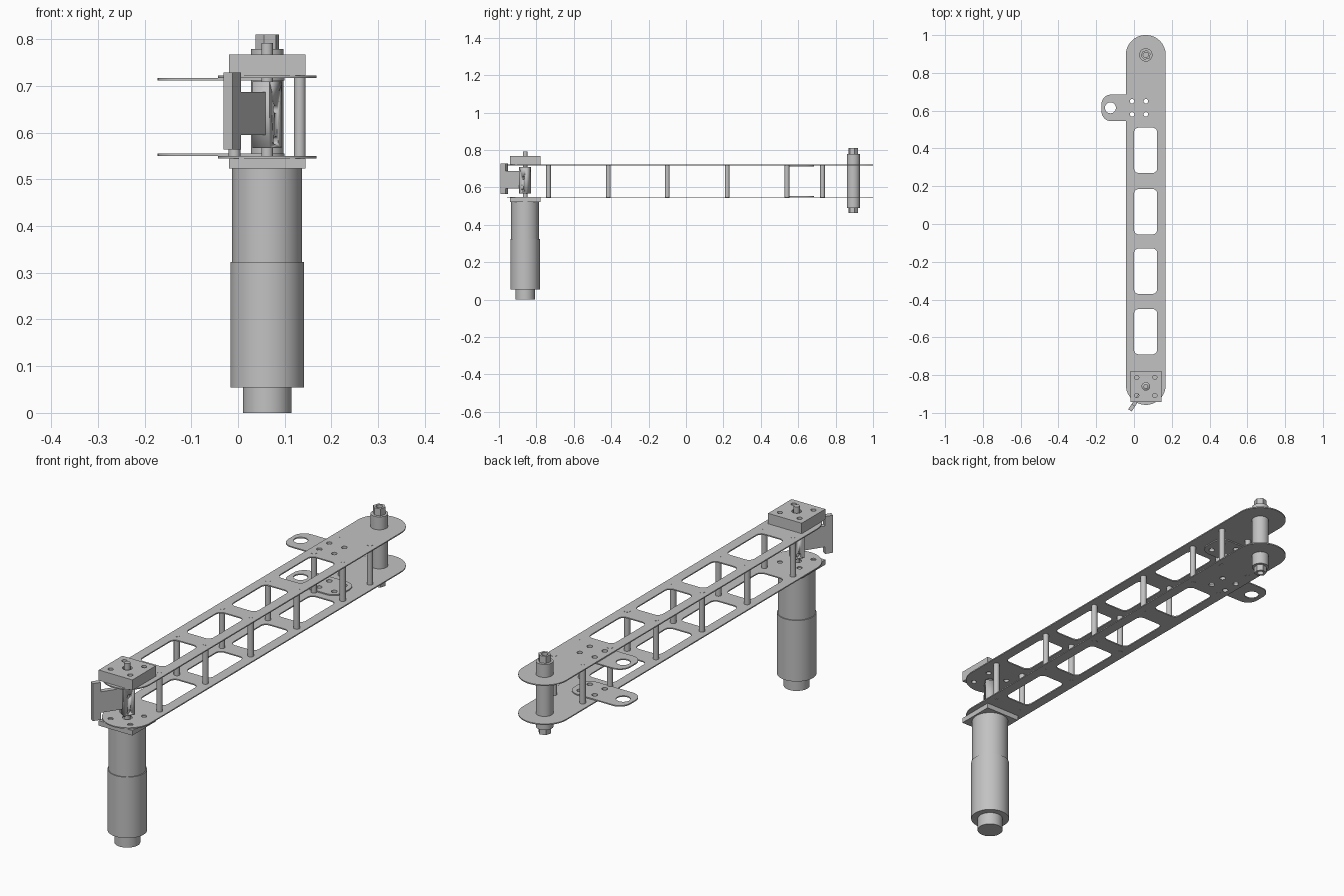
import bpy
from math import sin, cos, pi, atan2
from mathutils import Matrix, Vector

cube = bpy.data.objects.get("Cube")
if cube:
    bpy.data.objects.remove(cube, do_unlink=True)

grey = bpy.data.materials.new("light_grey_metal")
grey.use_nodes = True
grey.diffuse_color = (0.54, 0.54, 0.54, 1)
grey.node_tree.nodes["Principled BSDF"].inputs["Base Color"].default_value = grey.diffuse_color

CX = 0.0625          # arm centre line
MY, PY = -0.86, 0.895  # motor axis, pivot axis


def circle(x, y, r, n=32, turn=0):
    return [(x + r * cos(turn + 2 * pi * i / n), y + r * sin(turn + 2 * pi * i / n)) for i in range(n)]


def rounded(x0, x1, y0, y1, r, n=8):
    """Rectangle outline with rounded corners."""
    pts = []
    corners = [(x1 - r, y1 - r), (x0 + r, y1 - r), (x0 + r, y0 + r), (x1 - r, y0 + r)]
    for q, (x, y) in enumerate(corners):
        pts += [(x + r * cos((q + i / n) * pi / 2), y + r * sin((q + i / n) * pi / 2)) for i in range(n + 1)]
    return pts


def rect(x0, x1, y0, y1):
    return [(x0, y0), (x1, y0), (x1, y1), (x0, y1)]


def prism(name, loops, z0, z1):
    """Extrude an outline, with any further loops as holes, from z0 to z1."""
    cu = bpy.data.curves.new(name + "_outline", "CURVE")
    cu.dimensions = "2D"
    cu.fill_mode = "BOTH"
    cu.extrude = (z1 - z0) / 2
    for loop in loops:
        sp = cu.splines.new("POLY")
        sp.points.add(len(loop) - 1)
        for p, (x, y) in zip(sp.points, loop):
            p.co = (x, y, 0, 1)
        sp.use_cyclic_u = True
    tmp = bpy.data.objects.new(name + "_outline", cu)
    bpy.context.collection.objects.link(tmp)
    bpy.context.view_layer.update()
    me = bpy.data.meshes.new_from_object(tmp.evaluated_get(bpy.context.evaluated_depsgraph_get()))
    bpy.data.objects.remove(tmp, do_unlink=True)
    me.transform(Matrix.Translation((0, 0, (z0 + z1) / 2)))
    me.materials.clear()
    me.materials.append(grey)
    ob = bpy.data.objects.new(name, me)
    bpy.context.collection.objects.link(ob)
    bpy.ops.object.select_all(action="DESELECT")
    ob.select_set(True)
    bpy.context.view_layer.objects.active = ob
    bpy.ops.object.shade_smooth_by_angle(angle=pi / 6)
    return ob


# Long arm plates with lightening windows and screw holes
half = 0.1055
outline = circle(CX, PY, half, 64)[:33] + circle(CX, -0.852, half, 64)[32:] + [(CX + half, -0.852)]
windows = [rounded(0, 0.123, y, y + 0.24, 0.025) for y in (-0.69, -0.45 + 0.08, -0.055, 0.27)]
tab_holes = [circle(x, y, 0.012, 20) for x in (-0.01, 0.063) for y in (0.58, 0.65)]
screw_holes = [circle(CX + sx * 0.048, MY + sy * 0.048, 0.011, 20) for sx in (-1, 1) for sy in (-1, 1)]
bore = circle(CX, MY, 0.02)
for name, z in (("lower_arm_plate", 0.545), ("upper_arm_plate", 0.717)):
    prism(name, [outline, bore] + windows + tab_holes + screw_holes, z, z + 0.005)

# Side tabs, on the inner faces of the plates
for name, z in (("lower_side_tab", 0.55), ("upper_side_tab", 0.712)):
    prism(name, [rounded(-0.172, 0.1, 0.545, 0.685, 0.05), circle(-0.125, 0.615, 0.029)] + tab_holes, z, z + 0.005)

# Standoffs between the plates
for row, y in enumerate((-0.735, -0.415, -0.1, 0.22, 0.54, 0.73)):
    for side, s in (("left", 1), ("right", -1)):
        prism(f"standoff_{side}_{row + 1}", [circle(CX + s * 0.07, y, 0.0125, 24)], 0.5445, 0.7225)

# Pivot sleeve with a hollow hex nut at each end
prism("pivot_sleeve", [circle(CX, PY, 0.035, 48)], 0.49, 0.779)
for name, z0, z1 in (("lower_pivot_nut", 0.463, 0.49), ("upper_pivot_nut", 0.779, 0.81)):
    prism(name, [circle(CX, PY, 0.026, 6, pi / 12), circle(CX, PY, 0.014, 24)], z0, z1)

# Motor, flange, bearing block and shaft
prism("motor_end_cap", [circle(CX, MY, 0.052, 64)], 0, 0.054)
prism("motor_body", [circle(CX, MY, 0.079, 64)], 0.054, 0.323)
prism("motor_gearbox", [circle(CX, MY, 0.075, 64)], 0.323, 0.523)
square = rect(CX - 0.082, CX + 0.082, MY - 0.082, MY + 0.082)
prism("motor_flange", [square], 0.523, 0.545)
prism("bearing_block", [square, bore] + screw_holes, 0.722, 0.768)
prism("motor_shaft", [circle(CX, MY, 0.0125, 24)], 0.54, 0.792)

# Swinging striker: built along +x around the shaft, then turned into place
turn = Matrix.Translation((CX, MY, 0)) @ Matrix.Rotation(atan2(-0.83, -0.55), 4, "Z")
hub = prism("striker_hub", [rect(-0.024, 0.024, -0.022, 0.022)], 0.567, 0.71)
arm = prism("striker_arm", [rect(0.02, 0.12, -0.011, 0.011)], 0.595, 0.687)
bar = prism("striker_bar", [rect(0.118, 0.152, -0.011, 0.011)], 0.564, 0.729)
for ob in (hub, arm, bar):
    ob.data.transform(turn)

# Set screw holes across the hub
for i, z in enumerate((0.583, 0.65)):
    cutter = prism(f"set_screw_cutter_{i + 1}", [circle(0, 0, 0.009, 20)], -0.05, 0.05)
    cutter.data.transform(turn @ Matrix.Translation(Vector((0, 0, z))) @ Matrix.Rotation(pi / 2, 4, "X"))
    cutter.hide_render = True
    cutter.hide_set(True)
    mod = hub.modifiers.new("set_screw_hole", "BOOLEAN")
    mod.operation = "DIFFERENCE"
    mod.solver = "EXACT"
    mod.object = cutter
